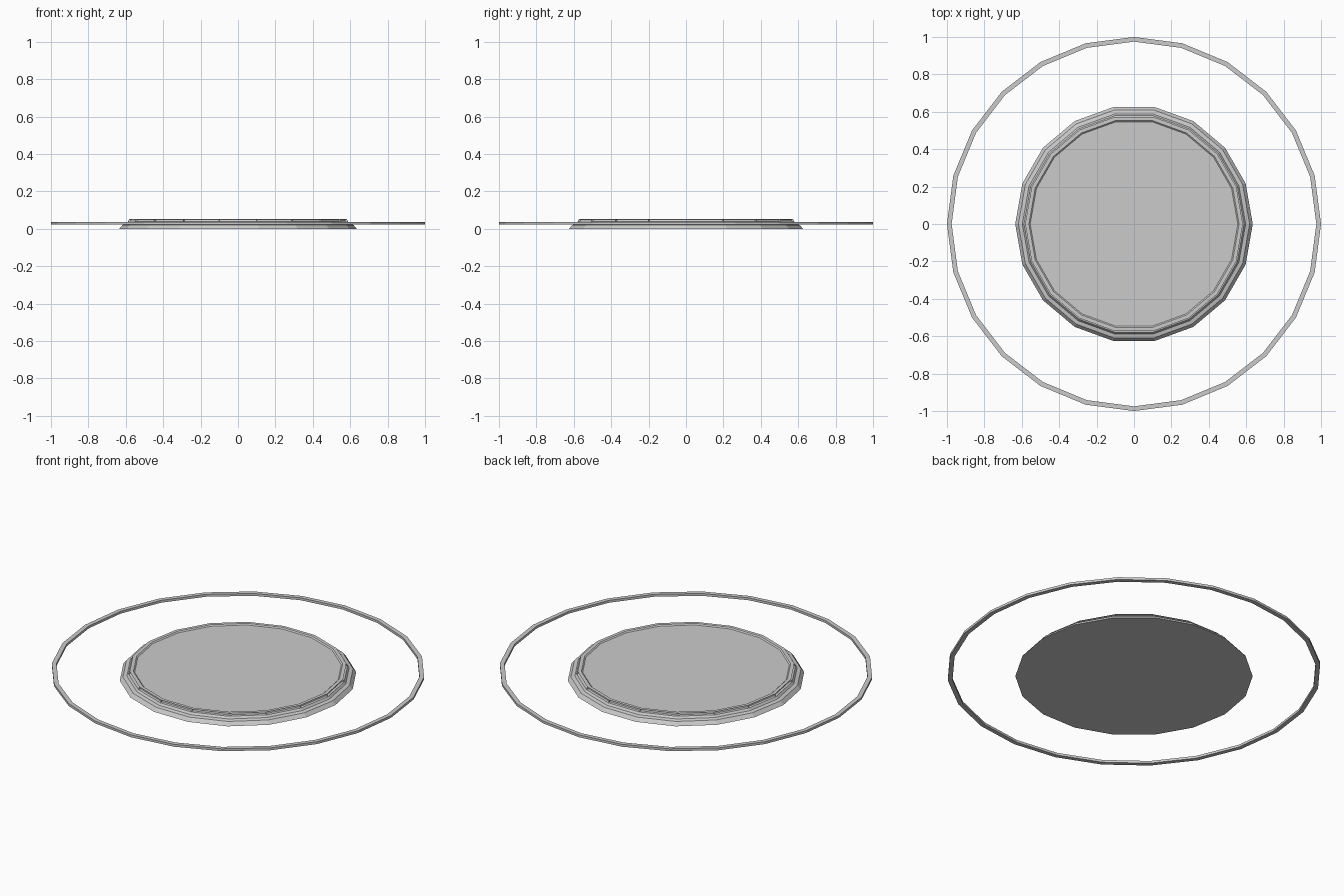
import bpy, bmesh
from math import cos, sin, pi

if "Cube" in bpy.data.objects:
    bpy.data.objects.remove(bpy.data.objects["Cube"])


def lathe(name, profile, sides, closed=False):
    """Revolve (radius, z) points; an open profile is capped at both ends."""
    bm = bmesh.new()
    rings = [[bm.verts.new((r * cos(2 * pi * i / sides), r * sin(2 * pi * i / sides), z))
              for i in range(sides)] for r, z in profile]
    pairs = list(zip(rings, rings[1:]))
    if closed:
        pairs.append((rings[-1], rings[0]))
    bands = []
    for a, b in pairs:
        bands.append([bm.faces.new((a[i], a[(i + 1) % sides], b[(i + 1) % sides], b[i]))
                      for i in range(sides)])
    if not closed:
        bm.faces.new(rings[0][::-1])
        bm.faces.new(rings[-1])
    return bm, bands, name


def finish(bm, name):
    bmesh.ops.recalc_face_normals(bm, faces=bm.faces)
    me = bpy.data.meshes.new(name)
    bm.to_mesh(me)
    bm.free()
    ob = bpy.data.objects.new(name, me)
    bpy.context.collection.objects.link(ob)
    return ob


# Thin floating outer hoop
bm, _, name = lathe("outer_hoop", [(1.0, 0.023), (1.0, 0.037), (0.975, 0.037), (0.975, 0.023)], 24, True)
finish(bm, name)

# Stepped plate with a raised rim and a shallow dish
profile = [(0.635, 0), (0.618, 0.021), (0.597, 0.026), (0.588, 0.038), (0.582, 0.052),
           (0.562, 0.052), (0.555, 0.046)]
bm, bands, name = lathe("plate", profile, 18)

# One recessed slot in each side of the rim
slots = bands[3]
bmesh.ops.recalc_face_normals(bm, faces=bm.faces)
bmesh.ops.inset_individual(bm, faces=slots, thickness=0.003, depth=0)
for f in slots:
    n = f.normal.copy()
    n.z = 0
    n.normalize()
    for v in f.verts:
        v.co -= n * 0.012
finish(bm, name)
